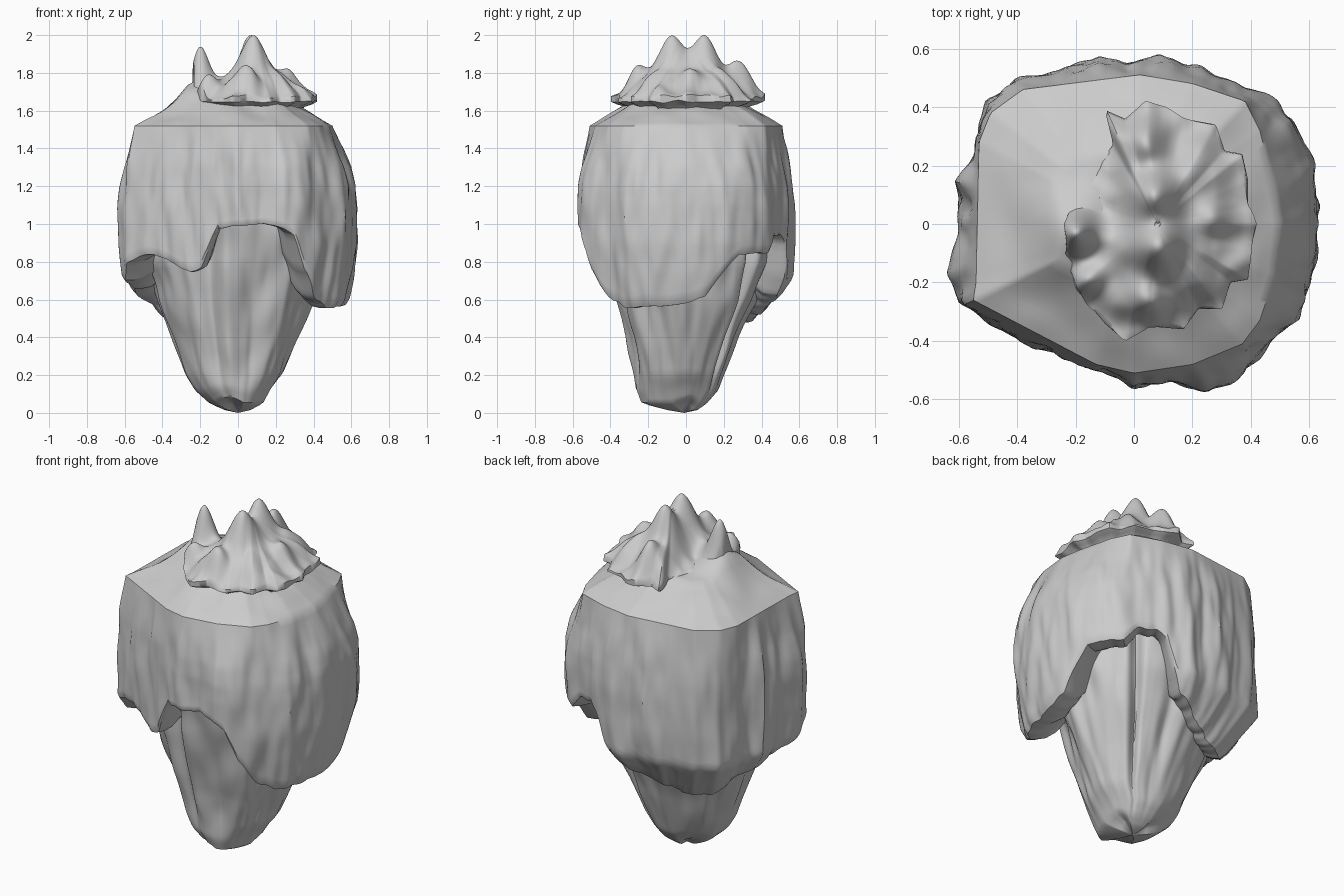
import bpy, bmesh, math
from mathutils import Vector, noise

if "Cube" in bpy.data.objects:
    bpy.data.objects.remove(bpy.data.objects["Cube"])

SEG = 260
ANG = [2 * math.pi * (i + .37) / SEG for i in range(SEG)]


def lerp_table(table, x):
    """Piecewise-linear lookup in a list of (key, value) sorted by key."""
    if x <= table[0][0]:
        return table[0][1]
    for (a, va), (b, vb) in zip(table, table[1:]):
        if x <= b:
            return va + (vb - va) * (x - a) / (b - a)
    return table[-1][1]


def outline(points, cx=0.0, cy=0.0):
    """Turn plan-view points into radius-by-angle (straight polygon sides)."""
    pts = [(x - cx, y - cy) for x, y in points]

    def radius(a):
        dx, dy = math.cos(a), math.sin(a)
        best = 0.0
        for (x1, y1), (x2, y2) in zip(pts, pts[1:] + pts[:1]):
            ex, ey = x2 - x1, y2 - y1
            den = dx * ey - dy * ex
            if abs(den) < 1e-9:
                continue
            t = (x1 * ey - y1 * ex) / den
            u = (x1 * dy - y1 * dx) / den
            if t > 0 and -1e-6 <= u <= 1 + 1e-6:
                best = max(best, t)
        return best
    return [radius(a) for a in ANG]


def n3(a, f, z, seed=0.0):
    return noise.noise(Vector((math.cos(a) * f + seed, math.sin(a) * f, z)))


def loft(name, rings, start, end, sharp=40):
    """Skin rings of points and close both ends with a pole."""
    bm = bmesh.new()
    rows = [[bm.verts.new(p) for p in r] for r in rings]
    for a, b in zip(rows, rows[1:]):
        for i in range(SEG):
            j = (i + 1) % SEG
            bm.faces.new((a[i], a[j], b[j], b[i]))
    for row, pole in ((rows[0], start), (rows[-1], end)):
        p = bm.verts.new(pole)
        for i in range(SEG):
            bm.faces.new((row[i], row[(i + 1) % SEG], p))
    bmesh.ops.recalc_face_normals(bm, faces=bm.faces)
    me = bpy.data.meshes.new(name)
    bm.to_mesh(me)
    bm.free()
    ob = bpy.data.objects.new(name, me)
    bpy.context.collection.objects.link(ob)
    bpy.ops.object.select_all(action='DESELECT')
    ob.select_set(True)
    bpy.context.view_layer.objects.active = ob
    bpy.ops.object.shade_smooth_by_angle(angle=math.radians(sharp))
    return ob


# --- inner core: tapered lumpy body, (z, x min, x max, y min, y max) ---
core_rows = [(.015, -.07, .07, -.10, .06), (.05, -.15, .14, -.24, .11),
             (.12, -.23, .18, -.27, .17), (.2, -.28, .24, -.28, .20),
             (.4, -.35, .31, -.31, .28), (.6, -.43, .39, -.36, .38),
             (.8, -.49, .45, -.41, .44), (1.0, -.48, .47, -.44, .46),
             (1.2, -.42, .42, -.42, .42)]
cols = [[(r[0], r[k]) for r in core_rows] for k in range(1, 5)]
# grooves (+) and ridges (-) down the core: angle in degrees, width, depth
grooves = [(248, 7, .04), (262, 5, -.015), (285, 10, .03), (52, 4, .06),
           (80, 9, .02), (32, 8, .02), (325, 12, .02)]
rings = []
for k in range(41):
    z = .015 + 1.185 * (k / 40) ** 1.3
    x0, x1, y0, y1 = (lerp_table(c, z) for c in cols)
    ring = []
    for a in ANG:
        c, s = math.cos(a), math.sin(a)
        g = .03 * n3(a, 2.2, z * 3, 5) + .02 * n3(a, 5, z * 4, 9)
        for deg, w, d in grooves:
            da = (math.degrees(a) - deg + 180) % 360 - 180
            g -= d * math.exp(-(da / w) ** 2)
        q = 1 + g * min(1, z / .3) / .4
        ring.append(((x1 if c > 0 else -x0) * c * q, (y1 if s > 0 else -y0) * s * q,
                     z + .035 * (1 - min(1, z / .3)) * max(0, math.sin(3 * a + 1))))
    rings.append(ring)
loft("inner_core", rings, (0, -.01, 0), (0, 0, 1.2))

# --- outer shell: plan outlines of the rim and of the widest part ---
rim = outline([(.50, 0), (.48, .12), (.43, .32), (.38, .42), (.20, .48), (.02, .51),
               (-.38, .46), (-.49, .38), (-.53, .28), (-.54, -.2), (-.55, -.26),
               (-.13, -.48), (0, -.51), (.2, -.48), (.37, -.41), (.43, -.33), (.48, -.18)])
wide = outline([(.635, 0), (.62, .2), (.54, .36), (.45, .44), (.30, .50), (.22, .54),
                (.09, .58), (-.02, .555), (-.12, .57), (-.25, .53), (-.4, .5), (-.5, .42),
                (-.55, .3), (-.56, .2), (-.62, .15), (-.595, .08), (-.60, -.04),
                (-.64, -.17), (-.60, -.27), (-.5, -.34), (-.27, -.45), (-.12, -.5),
                (0, -.57), (.12, -.55), (.25, -.58), (.38, -.51), (.47, -.4),
                (.56, -.32), (.62, -.15)])
# ragged hem height by angle in degrees
hem = [(0, .58), (10, .62), (20, .76), (27, .84), (45, .85), (52, .93), (62, .95),
       (68, .9), (74, .72), (80, .63), (100, .55), (120, .5), (135, .47), (150, .5),
       (165, .6), (180, .66), (197, .70), (204, .80), (218, .84), (240, .74), (247, .77),
       (252, .86), (258, .98), (285, 1.0), (298, .95), (305, .76), (314, .62),
       (325, .56), (345, .56), (360, .58)]
bulge = [(.45, .4), (.6, .68), (.75, .88), (.9, 1), (1.1, 1), (1.2, .93), (1.3, .73),
         (1.4, .42), (1.52, 0)]
# how strongly the shell tucks in to the core low down (the back left lobe)
tuck = [(65, 0), (78, 1.1), (160, 1.1), (205, 0)]


def top_height(x, y, f):
    """Sloping shoulder that climbs inward and swells under the left peak."""
    swell = .09 * math.exp(-((x + .19) ** 2 + (y + .03) ** 2) / .13 ** 2)
    rough = .018 * noise.noise(Vector((x * 6, y * 6, 0))) * min(1, (1 - f) * 6)
    return 1.52 + .15 * min(1, (1 - f) / .5) + swell + rough


rings = []
for k in range(17):
    f = .2 + .8 * k / 16
    rings.append([(r * f * math.cos(a), r * f * math.sin(a),
                   top_height(r * f * math.cos(a), r * f * math.sin(a), f) if k < 16 else 1.52)
                  for a, r in zip(ANG, rim)])
side = []
for k in range(1, 31):
    ring = []
    for i, a in enumerate(ANG):
        deg = math.degrees(a)
        bot = lerp_table(hem, deg) + .014 * n3(a, 9, 0, 3)
        z = 1.52 + (bot - 1.52) * k / 30
        r = rim[i] + (wide[i] - rim[i]) * lerp_table(bulge, z)
        fade = min(1, (1.52 - z) / .2)
        r += fade * (.022 * n3(a, 5, z * 2.4, 1) + .012 * n3(a, 11, z * 5, 7) - .003)
        r *= 1 - lerp_table(tuck, deg) * max(0, .72 - z)
        if k == 30:
            r -= .01
        ring.append((r * math.cos(a), r * math.sin(a), z))
    side.append(ring)
rings += side
# underside of the hem, turning in towards the core
for shrink, up in ((.93, .0), (.84, .01), (.74, .05)):
    rings.append([(x * shrink, y * shrink, z + up) for x, y, z in side[-1]])
loft("outer_shell", rings, (0, 0, 1.68), (0, 0, 1.15), 37)

# --- crown: overhanging jagged cap with rounded peaks ---
CX, CY = .08, .0
crown = outline([(.42, 0), (.39, .06), (.39, .15), (.37, .24), (.31, .25), (.28, .34),
                 (.17, .36), (.11, .40), (.04, .42), (-.03, .36), (-.10, .39), (-.07, .27),
                 (-.12, .19), (-.19, .10), (-.24, .0), (-.23, -.1), (-.20, -.22),
                 (-.10, -.34), (-.03, -.40), (.05, -.35), (.17, -.36), (.22, -.29),
                 (.30, -.29), (.33, -.2), (.39, -.19), (.40, -.08)], CX, CY)
# peaks: x, y, height, spread
peaks = [(.08, -.08, .185, .085), (.07, .10, .185, .085), (-.2, -.03, .225, .065),
         (.05, -.26, .10, .065), (.03, .28, .11, .07), (-.18, -.19, .08, .06),
         (.27, .02, .05, .07), (.22, .19, .06, .06), (.22, -.17, .05, .06),
         (-.08, .05, -.05, .07)]


def crown_height(x, y, f):
    h = 1.67 + .13 * (1 - f * f)
    for px, py, ph, s in peaks:
        h += ph * math.exp(-((x - px) ** 2 + (y - py) ** 2) / s ** 2)
    return h + .03 * noise.noise(Vector((x * 11, y * 11, 4))) * min(1, .2 + max(0, f - .35) * 3)


rings = []
for k in range(1, 33):
    f = k / 32
    ring = []
    for a, r in zip(ANG, crown):
        rr = r * (f + .04 * f * f * n3(a, 4, f * 2, 2))
        x, y = CX + rr * math.cos(a), CY + rr * math.sin(a)
        ring.append((x, y, crown_height(x, y, f)))
    rings.append(ring)
top = max(p[2] for r in rings for p in r)
rings = [[(x, y, z + (2 - top) * max(0, (z - 1.7) / (top - 1.7))) for x, y, z in r] for r in rings]
for f, z in ((1.0, 1.648), (.93, 1.635), (.8, 1.62), (.7, 1.56)):
    rings.append([(CX + r * f * math.cos(a), CY + r * f * math.sin(a), z + .012 * n3(a, 4, 0, 6))
                  for a, r in zip(ANG, crown)])
loft("crown", rings, (CX, CY, crown_height(CX, CY, 0)), (CX, CY, 1.56), 50)
